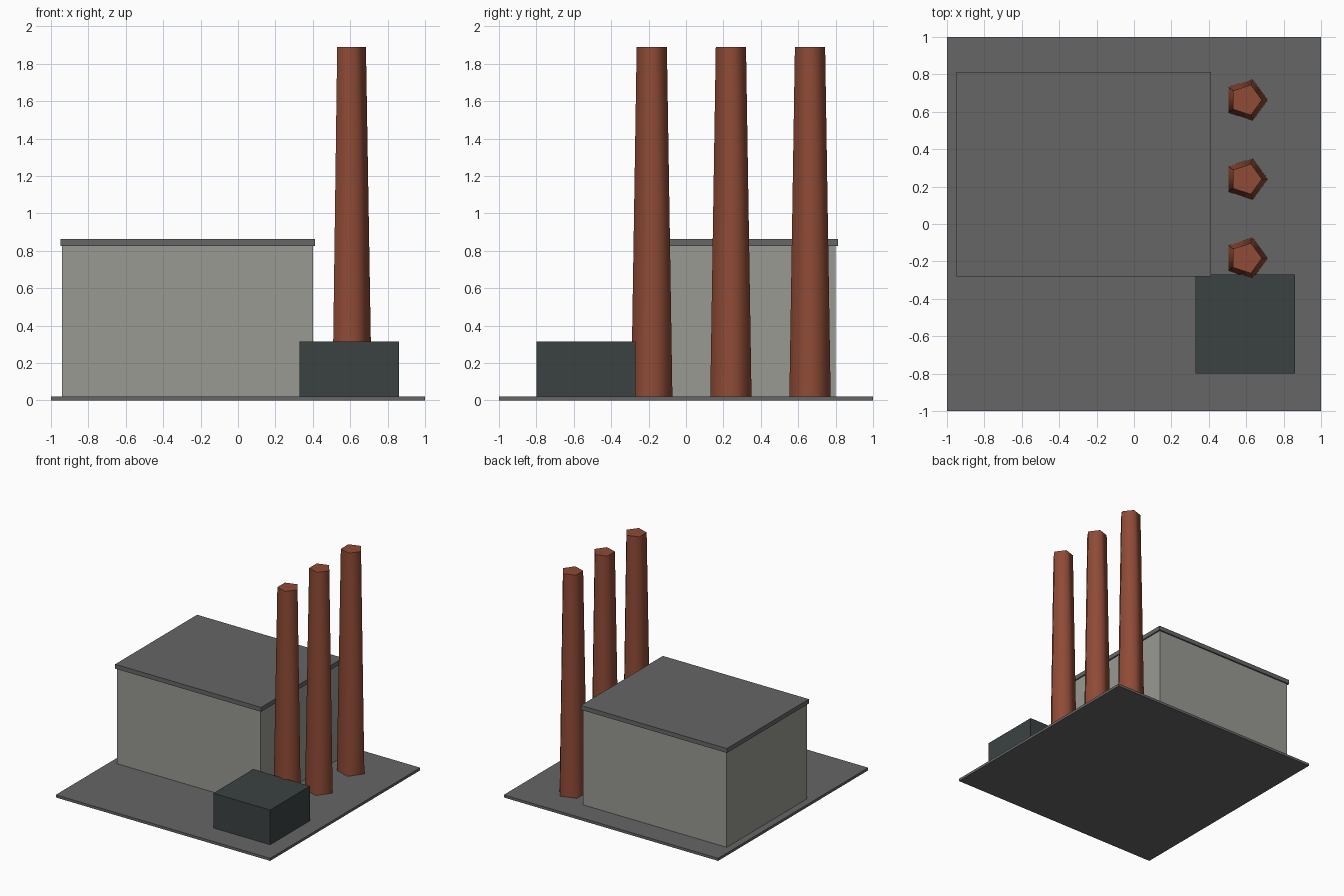
import bpy
import math

cube = bpy.data.objects.get("Cube")
if cube:
    bpy.data.objects.remove(cube, do_unlink=True)


def make_material(name, rgb):
    mat = bpy.data.materials.new(name)
    mat.use_nodes = True
    color = (*rgb, 1.0)
    mat.diffuse_color = color
    mat.node_tree.nodes["Principled BSDF"].inputs["Base Color"].default_value = color
    return mat


asphalt = make_material("asphalt_grey", (0.133, 0.133, 0.133))
concrete = make_material("concrete_grey", (0.32, 0.32, 0.29))
slate = make_material("dark_slate", (0.044, 0.055, 0.055))
brick = make_material("brick_red", (0.275, 0.07, 0.037))


def box(name, low, high, mat):
    """Box spanning two opposite corners."""
    center = [(a + b) / 2 for a, b in zip(low, high)]
    bpy.ops.mesh.primitive_cube_add(size=1, location=center)
    obj = bpy.context.object
    obj.name = name
    obj.scale = [b - a for a, b in zip(low, high)]
    bpy.ops.object.transform_apply(location=False, rotation=False, scale=True)
    obj.data.materials.append(mat)
    return obj


def chimney(name, x, y, bottom, top):
    """Tapered five-sided stack with one corner pointing to +x."""
    bpy.ops.mesh.primitive_cone_add(
        vertices=5, radius1=0.116, radius2=0.085, depth=top - bottom,
        location=(x, y, (bottom + top) / 2), rotation=(0, 0, -math.pi / 2))
    obj = bpy.context.object
    obj.name = name
    bpy.ops.object.transform_apply(location=False, rotation=True, scale=False)
    obj.data.materials.append(brick)
    # Rounded sides, crisp rims
    bpy.ops.object.shade_smooth_by_angle(angle=math.radians(80))
    return obj


# Ground slab and buildings
GROUND = 0.022
box("ground_slab", (-1, -1, 0), (1, 1, GROUND), asphalt)
box("main_hall", (-0.94, -0.27, GROUND), (0.4, 0.8, 0.825), concrete)
box("hall_roof", (-0.95, -0.28, 0.825), (0.412, 0.812, 0.862), asphalt)
box("side_shed", (0.33, -0.8, GROUND), (0.86, -0.27, 0.315), slate)

# Row of chimneys beside the hall
for i, label in enumerate(("front", "middle", "back")):
    chimney(label + "_chimney", 0.599, -0.183 + 0.423 * i, GROUND, 1.89)
